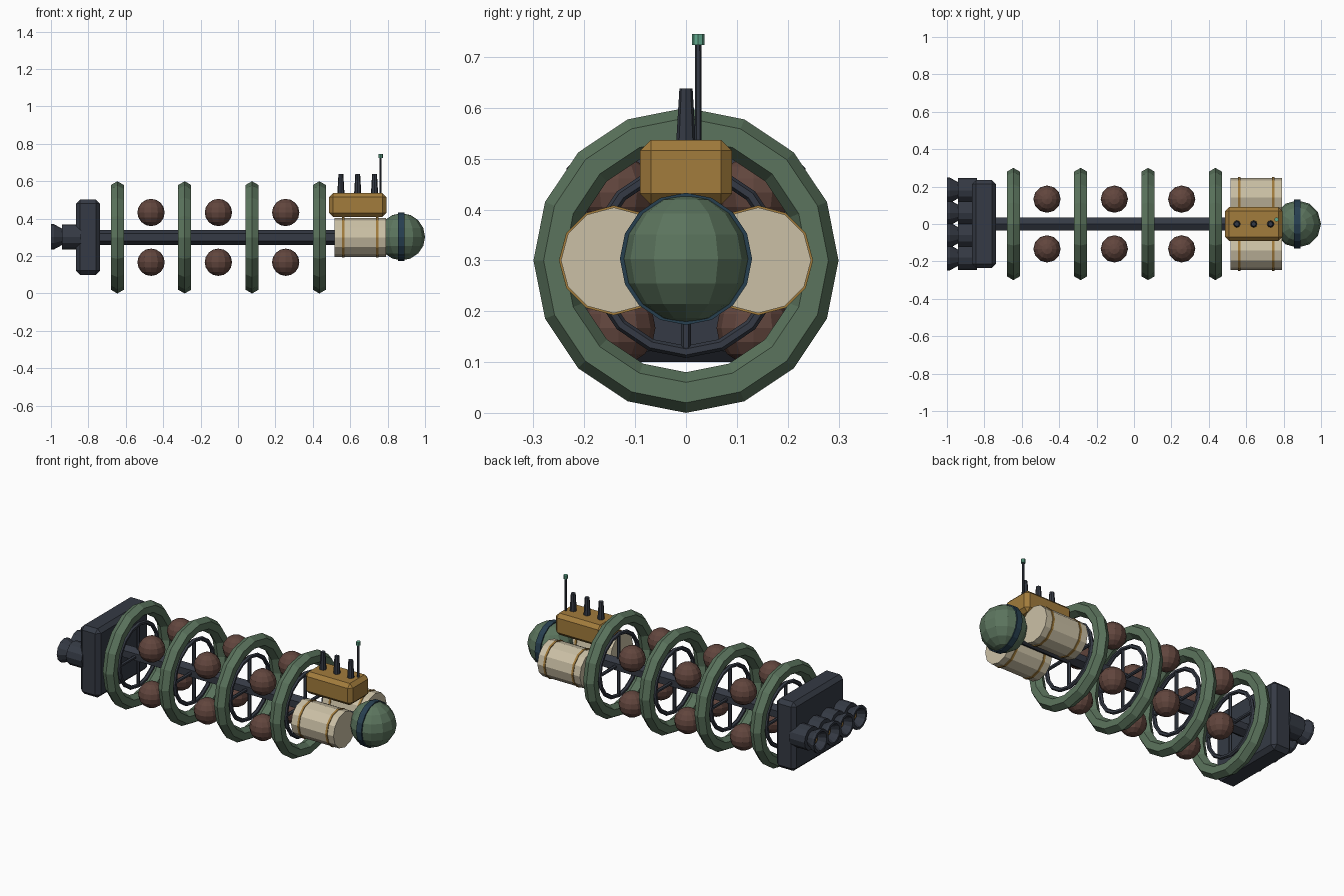
import bpy, bmesh
from math import sin, cos, pi
from mathutils import Matrix, Vector

if "Cube" in bpy.data.objects:
    bpy.data.objects.remove(bpy.data.objects["Cube"])

Z0 = 0.30  # height of the ship's long axis


def material(name, rgb):
    m = bpy.data.materials.new(name)
    m.diffuse_color = (*rgb, 1)
    m.use_nodes = True
    m.node_tree.nodes["Principled BSDF"].inputs["Base Color"].default_value = m.diffuse_color
    return m


GREEN = material("green", (0.105, 0.175, 0.11))
BROWN = material("brown", (0.12, 0.06, 0.047))
DARK = material("dark", (0.035, 0.042, 0.058))
CREAM = material("cream", (0.60, 0.53, 0.38))
GOLD = material("gold", (0.36, 0.20, 0.045))
NAVY = material("navy", (0.02, 0.05, 0.08))
TEAL = material("teal", (0.12, 0.40, 0.27))


def finish(bm, name, mat, loc=(0, 0, 0)):
    bmesh.ops.recalc_face_normals(bm, faces=bm.faces)
    me = bpy.data.meshes.new(name)
    bm.to_mesh(me)
    bm.free()
    me.materials.append(mat)
    ob = bpy.data.objects.new(name, me)
    ob.location = loc
    bpy.context.collection.objects.link(ob)
    return ob


def lathe(name, profile, n, mat, loc, axis="X", loop=False):
    """Revolve (along, radius) points; the first vertex points up (z) for axis X."""
    bm = bmesh.new()
    rows = []
    for a, r in profile:
        row = []
        for i in range(n):
            s, c = r * sin(2 * pi * i / n), r * cos(2 * pi * i / n)
            row.append(bm.verts.new((a, s, c) if axis == "X" else (s, c, a)))
        rows.append(row)
    pairs = list(zip(rows, rows[1:] + rows[:1]))
    for p, q in pairs if loop else pairs[:-1]:
        for i in range(n):
            j = (i + 1) % n
            bm.faces.new((p[i], p[j], q[j], q[i]))
    if not loop:
        bm.faces.new(rows[0])
        bm.faces.new(rows[-1])
    return finish(bm, name, mat, loc)


def ring(name, major, minor, x, mat):
    prof = [(minor * sin(k * pi / 3), major + minor * cos(k * pi / 3)) for k in range(6)]
    return lathe(name, prof, 16, mat, (x, 0, Z0), loop=True)


def sphere(name, r, loc, mat):
    bm = bmesh.new()
    bmesh.ops.create_uvsphere(bm, u_segments=12, v_segments=8, radius=r)
    return finish(bm, name, mat, loc)


def box(name, lo, hi, bevel, mat):
    lo, hi = Vector(lo), Vector(hi)
    bm = bmesh.new()
    bmesh.ops.create_cube(bm, size=1, matrix=Matrix.Diagonal((*(hi - lo), 1)))
    bmesh.ops.bevel(bm, geom=bm.edges[:], offset=bevel, segments=1, affect="EDGES")
    return finish(bm, name, mat, (lo + hi) / 2)


# central spine
lathe("spine", [(-0.76, 0.04), (0.82, 0.04)], 6, DARK, (0, 0, Z0))

# hoops with inner ring and four spokes each
for x in (-0.645, -0.285, 0.075, 0.435):
    ring("outer_hoop", 0.26, 0.04, x, GREEN)
    ring("inner_hoop", 0.18, 0.012, x, DARK)
    for k in range(4):
        spoke = lathe("spoke", [(0.02, 0.01), (0.18, 0.01)], 6, DARK, (x, 0, Z0), axis="Z")
        spoke.rotation_euler.x = k * pi / 2

# four cargo spheres in each bay
for x in (-0.465, -0.105, 0.255):
    for sy in (-1, 1):
        for sz in (-1, 1):
            sphere("cargo_sphere", 0.073, (x, sy * 0.133, Z0 + sz * 0.133), BROWN)

# nose dome and its collar
sphere("nose_dome", 0.126, (0.874, 0, Z0 + 0.003), GREEN)
lathe("nose_collar", [(-0.017, 0.13), (0.017, 0.13)], 16, NAVY, (0.872, 0, Z0 + 0.003))

# side tanks with straps
for sy in (-1, 1):
    at = (0, sy * 0.142, Z0)
    lathe("side_tank", [(0.515, 0.104), (0.79, 0.104)], 12, CREAM, at)
    for x in (0.563, 0.745):
        lathe("tank_strap", [(x - 0.006, 0.108), (x + 0.006, 0.108)], 12, GOLD, at)

# upper cabin with stacks and antenna
box("upper_cabin", (0.487, -0.09, 0.41), (0.793, 0.09, 0.537), 0.021, GOLD)
for x in (0.55, 0.64, 0.73):
    lathe("stack", [(0.52, 0.02), (0.638, 0.013)], 8, DARK, (x, 0, 0), axis="Z")
lathe("antenna_mast", [(0.52, 0.007), (0.73, 0.006)], 6, DARK, (0.762, 0.024, 0), axis="Z")
lathe("antenna_tip", [(0.724, 0.012), (0.745, 0.012)], 8, TEAL, (0.762, 0.024, 0), axis="Z")

# engine block and four thrusters
box("engine_block", (-0.866, -0.235, 0.10), (-0.738, 0.235, 0.503), 0.022, DARK)
for y in (-0.18, -0.06, 0.06, 0.18):
    at = (0, y, Z0 + 0.003)
    lathe("thruster_body", [(-0.84, 0.067), (-0.94, 0.067)], 12, DARK, at)
    lathe("thruster_nozzle", [(-0.93, 0.038), (-0.985, 0.068), (-1.0, 0.068),
                              (-1.0, 0.054), (-0.955, 0.03)], 12, DARK, at)
    lathe("thruster_core", [(-0.95, 0.02), (-0.965, 0.02)], 10, GOLD, at)
